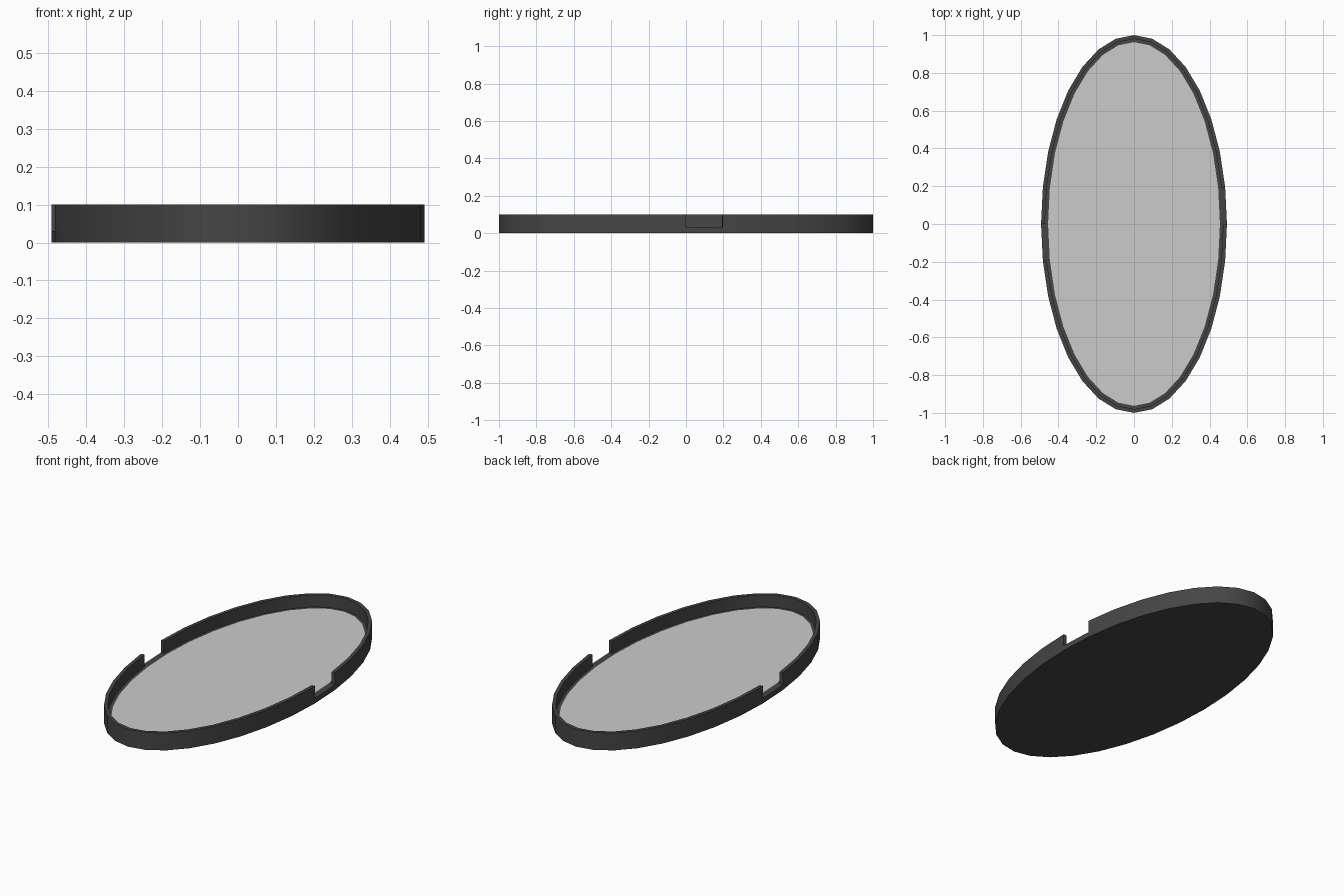
import bpy, bmesh
from math import sin, cos, pi, hypot, radians

if "Cube" in bpy.data.objects:
    bpy.data.objects.remove(bpy.data.objects["Cube"])

N, RX, RY = 32, 0.492, 1.0
NOTCHES = {0, N // 2}          # opposite one-segment gaps in the wall
LEDGE, TOP = 0.03, 0.10


def point(i, inset, z):
    # ellipse point moved inwards along its normal
    a = 2 * pi * i / N
    nx, ny = cos(a) / RX, sin(a) / RY
    k = inset / hypot(nx, ny)
    return (RX * cos(a) - nx * k, RY * sin(a) - ny * k, z)


def finish(bm, name, color, smooth=False):
    bmesh.ops.recalc_face_normals(bm, faces=bm.faces[:])
    mesh = bpy.data.meshes.new(name)
    bm.to_mesh(mesh)
    bm.free()
    ob = bpy.data.objects.new(name, mesh)
    bpy.context.collection.objects.link(ob)
    if color:
        mat = bpy.data.materials.new(name + "_material")
        mat.diffuse_color = color
        mat.use_nodes = True
        mat.node_tree.nodes["Principled BSDF"].inputs["Base Color"].default_value = mat.diffuse_color
        mesh.materials.append(mat)
    if smooth:
        bpy.context.view_layer.objects.active = ob
        ob.select_set(True)
        bpy.ops.object.shade_smooth_by_angle(angle=radians(30))
        ob.select_set(False)


# Frame: base, raised wall and inner ledge, notched on both sides
bm = bmesh.new()
profile = [(0, 0), (0, LEDGE), (0, TOP), (0.02, TOP), (0.02, LEDGE), (0.037, LEDGE)]
rings = [[bm.verts.new(point(i, d, z)) for i in range(N)] for d, z in profile]


def quad(a, b, i):
    j = (i + 1) % N
    bm.faces.new((rings[a][i], rings[a][j], rings[b][j], rings[b][i]))


for i in range(N):
    quad(0, 1, i)
    quad(4, 5, i)
    if i in NOTCHES:
        quad(1, 4, i)
        for e in (i, i + 1):
            bm.faces.new([rings[k][e] for k in (1, 2, 3, 4)])
    else:
        for k in (1, 2, 3):
            quad(k, k + 1, i)
bm.faces.new(rings[0])
finish(bm, "frame", (0.06, 0.06, 0.06, 1), True)

# Flat light panel filling the frame
bm = bmesh.new()
bm.faces.new([bm.verts.new(point(i, 0.037, LEDGE)) for i in range(N)])
finish(bm, "panel", None)
